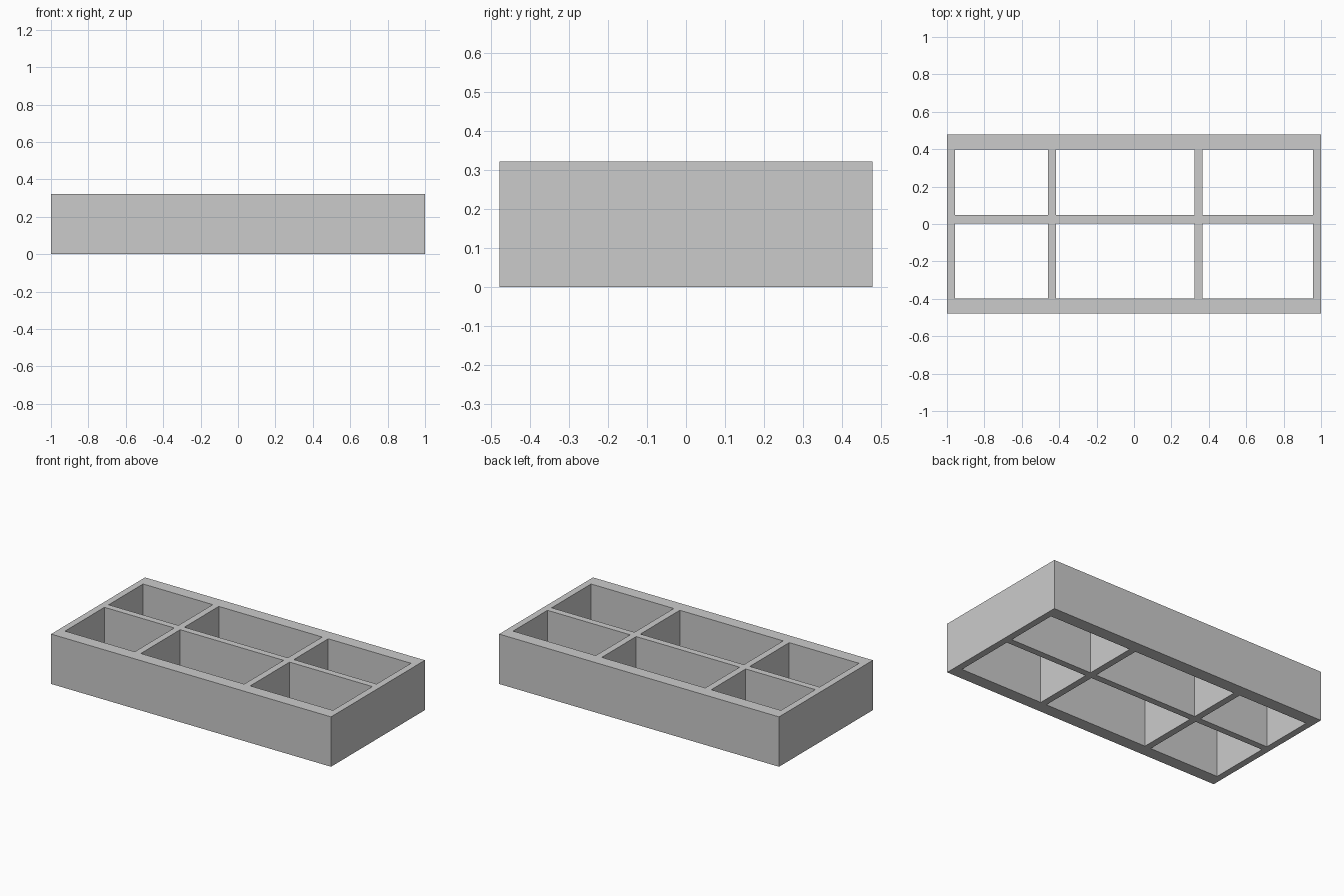
import bpy, bmesh

if "Cube" in bpy.data.objects:
    bpy.data.objects.remove(bpy.data.objects["Cube"])

HEIGHT = 0.322
# Wall edges along each axis: wall, opening, wall, opening, ... wall
XS = [-1.0, -0.957, -0.459, -0.416, 0.323, 0.366, 0.957, 1.0]
YS = [-0.479, -0.398, 0.004, 0.047, 0.398, 0.479]

bm = bmesh.new()

# Lattice plan: every cell is solid except where an x gap meets a y gap
verts = [[bm.verts.new((x, y, 0)) for y in YS] for x in XS]
for i in range(len(XS) - 1):
    for j in range(len(YS) - 1):
        if i % 2 and j % 2:
            continue
        bm.faces.new((verts[i][j], verts[i + 1][j],
                      verts[i + 1][j + 1], verts[i][j + 1]))

# Raise the plan into full-height walls
raised = bmesh.ops.extrude_face_region(bm, geom=bm.faces[:], use_keep_orig=True)
top = [g for g in raised["geom"] if isinstance(g, bmesh.types.BMVert)]
bmesh.ops.translate(bm, verts=top, vec=(0, 0, HEIGHT))
bmesh.ops.recalc_face_normals(bm, faces=bm.faces[:])

mesh = bpy.data.meshes.new("compartment_frame")
bm.to_mesh(mesh)
bm.free()
frame = bpy.data.objects.new("compartment_frame", mesh)
bpy.context.collection.objects.link(frame)
